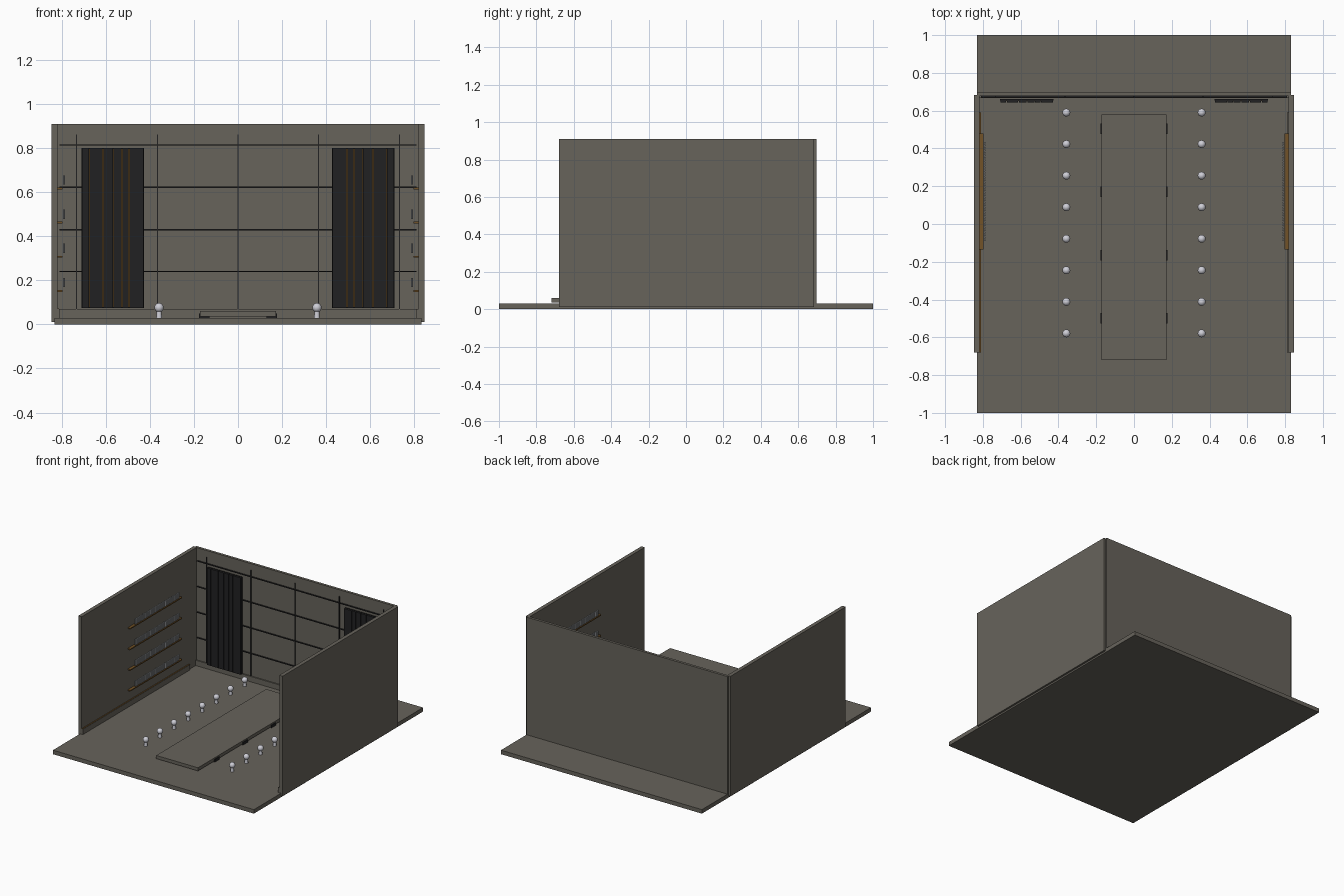
import bpy, bmesh, math
from mathutils import Matrix

if "Cube" in bpy.data.objects:
    bpy.data.objects.remove(bpy.data.objects["Cube"])


def material(name, rgb):
    m = bpy.data.materials.new(name)
    m.diffuse_color = (*rgb, 1)
    m.use_nodes = True
    m.node_tree.nodes["Principled BSDF"].inputs["Base Color"].default_value = m.diffuse_color
    return m


STONE = material("warm grey", (0.135, 0.125, 0.105))
BLACK = material("soft black", (0.015, 0.015, 0.016))
AMBER = material("amber brown", (0.17, 0.085, 0.02))
PEARL = material("pearl white", (0.62, 0.62, 0.68))
GLASS = material("pale grey", (0.30, 0.31, 0.32))


def add_box(bm, x0, x1, y0, y1, z0, z1):
    size = Matrix.Diagonal((x1 - x0, y1 - y0, z1 - z0, 1))
    place = Matrix.Translation(((x0 + x1) / 2, (y0 + y1) / 2, (z0 + z1) / 2))
    bmesh.ops.create_cube(bm, size=1, matrix=place @ size)


def finish(bm, name, mat):
    me = bpy.data.meshes.new(name)
    bm.to_mesh(me)
    bm.free()
    me.materials.append(mat)
    ob = bpy.data.objects.new(name, me)
    bpy.context.collection.objects.link(ob)
    return ob


def boxes(name, mat, items):
    bm = bmesh.new()
    for b in items:
        add_box(bm, *b)
    return finish(bm, name, mat)


def both_sides(items):
    return items + [(-b[1], -b[0], *b[2:]) for b in items]


# Floor and walls
boxes("floor", STONE, [(-0.832, 0.832, -1, 1, 0, 0.03)])
boxes("back_wall", STONE, [(-0.832, 0.832, 0.677, 0.697, 0.012, 0.91)])
boxes("side_walls", STONE, both_sides([(0.818, 0.846, -0.68, 0.684, 0.012, 0.91)]))

# Skirting along the three walls
boxes("back_skirting", STONE, [(-0.818, 0.818, 0.668, 0.678, 0.03, 0.07)])
boxes("side_skirting", STONE, both_sides([(0.809, 0.819, -0.68, 0.59, 0.03, 0.07)]))
boxes("skirting_glow_strip", AMBER, [(-0.818, -0.811, -0.68, 0.59, 0.07, 0.073)])

# Dark seams on the back wall
seams = [(-0.81, 0.81, 0.669, 0.678, z - 0.003, z + 0.003) for z in (0.24, 0.43, 0.622, 0.814)]
seams += [(x - 0.0025, x + 0.0025, 0.671, 0.678, 0.07, 0.862) for x in (-0.732, -0.366, 0, 0.366, 0.732)]
boxes("wall_seams", BLACK, seams)

# Slatted wall panels with amber gaps
gaps = [0.427, 0.494, 0.526, 0.566, 0.612, 0.675, 0.71]
slats = [(a + 0.002, b - 0.002, 0.642, 0.653, 0.075, 0.80) for a, b in zip(gaps, gaps[1:])]
boxes("panel_slats", BLACK, both_sides(slats))
boxes("panel_glow", AMBER, both_sides([(0.48, 0.69, 0.650, 0.656, 0.08, 0.795)]))
boxes("panel_backing", BLACK, both_sides([(0.427, 0.71, 0.655, 0.662, 0.075, 0.80)]))

# Runway on small dark feet
boxes("runway", STONE, [(-0.173, 0.173, -0.72, 0.58, 0.036, 0.06)])
boxes("runway_feet", BLACK, both_sides(
    [(0.13, 0.178, y - 0.028, y + 0.028, 0.03, 0.05) for y in (0.505, 0.17, -0.165, -0.5)]))

# Wall shelves, each with a row of slim pale bottles
heights = [0.152 + 0.155 * i for i in range(4)]
boxes("shelves", AMBER, both_sides([(0.797, 0.819, -0.135, 0.478, z - 0.004, z + 0.004) for z in heights]))
bm = bmesh.new()
for s in (-1, 1):
    for z in heights:
        for i in range(40):
            bmesh.ops.create_cone(bm, cap_ends=True, segments=6, radius1=0.0055, radius2=0.0055, depth=0.042,
                                  matrix=Matrix.Translation((s * 0.79, -0.085 + i * 0.0132, z + 0.038)))
finish(bm, "shelf_bottles", GLASS)

# Two rows of globe lamps beside the runway
globes, stems = bmesh.new(), bmesh.new()
for s in (-1, 1):
    for i in range(8):
        x, y = s * 0.358, 0.59 - i * 0.167
        bmesh.ops.create_uvsphere(globes, u_segments=16, v_segments=10, radius=0.021,
                                  matrix=Matrix.Translation((x, y, 0.076)))
        bmesh.ops.create_cone(stems, cap_ends=True, segments=12, radius1=0.013, radius2=0.011, depth=0.034,
                              matrix=Matrix.Translation((x, y, 0.045)))
for ob in (finish(globes, "lamp_globes", PEARL), finish(stems, "lamp_stems", PEARL)):
    bpy.ops.object.select_all(action='DESELECT')
    bpy.context.view_layer.objects.active = ob
    ob.select_set(True)
    bpy.ops.object.shade_smooth_by_angle(angle=math.radians(40))
